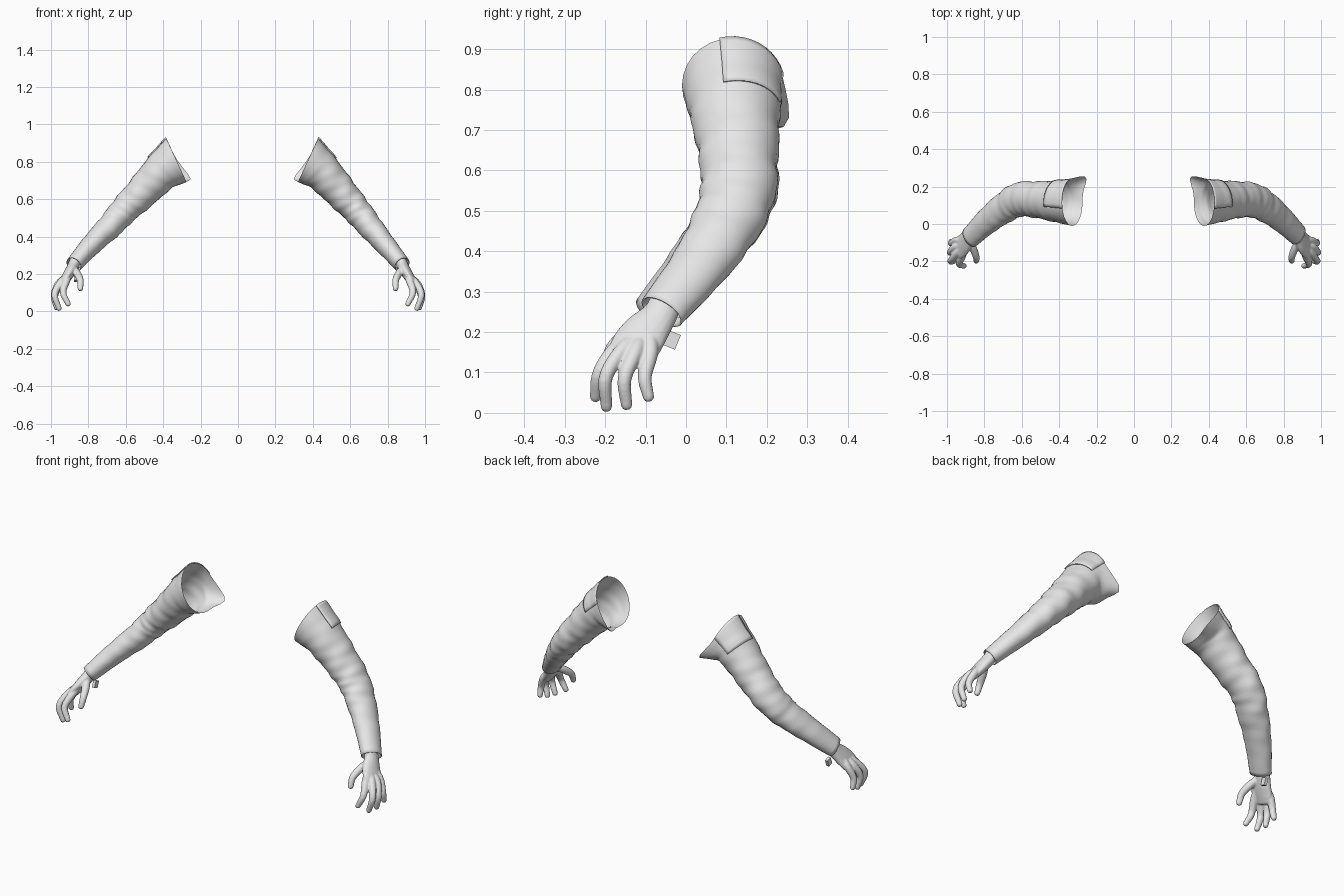
import bpy, bmesh, math
from mathutils import Vector

if "Cube" in bpy.data.objects:
    bpy.data.objects.remove(bpy.data.objects["Cube"])

grey = bpy.data.materials.new("plain grey")
grey.diffuse_color = (0.8, 0.8, 0.8, 1)
grey.use_nodes = True
grey.node_tree.nodes["Principled BSDF"].inputs["Base Color"].default_value = grey.diffuse_color

# Sleeve stations, shoulder to cuff: x, y, z, upper/lower radius, front/back radius
SLEEVE = [(0.375, 0.115, 0.81, 0.130, 0.125), (0.455, 0.122, 0.74, 0.103, 0.112),
          (0.55, 0.13, 0.635, 0.088, 0.098), (0.635, 0.127, 0.54, 0.076, 0.092),
          (0.705, 0.092, 0.455, 0.067, 0.084), (0.785, 0.03, 0.36, 0.056, 0.072),
          (0.878, -0.06, 0.25, 0.044, 0.059)]
# The left upper arm sits nearer the middle and its forearm further forward
LEFT_SHIFT = [(0.045, 0), (0.04, 0), (0.035, 0), (0.025, 0.005),
              (0.02, 0), (0.005, -0.01), (0, -0.014)]
PALM = [(0.868, -0.05, 0.275, 0.030, 0.040), (0.882, -0.066, 0.24, 0.031, 0.044),
        (0.905, -0.10, 0.20, 0.029, 0.058), (0.928, -0.125, 0.165, 0.024, 0.062),
        (0.942, -0.137, 0.14, 0.017, 0.054)]
DIGITS = [  # root, knuckle, middle joint, tip
    [(0.900, -0.12, 0.20), (0.918, -0.172, 0.16), (0.935, -0.214, 0.10), (0.908, -0.224, 0.04)],
    [(0.910, -0.12, 0.19), (0.948, -0.157, 0.155), (0.980, -0.198, 0.09), (0.957, -0.197, 0.016)],
    [(0.910, -0.11, 0.19), (0.958, -0.125, 0.150), (0.984, -0.152, 0.085), (0.970, -0.147, 0.020)],
    [(0.910, -0.09, 0.20), (0.950, -0.088, 0.150), (0.977, -0.102, 0.090), (0.978, -0.093, 0.040)],
    [(0.880, -0.09, 0.23), (0.858, -0.135, 0.200), (0.843, -0.178, 0.165), (0.843, -0.198, 0.122)]]
SIDES = 28


def spline(pts, u):
    """Smooth curve through a list of stations."""
    n = len(pts) - 1
    i = min(max(int(u), 0), n - 1)
    f = u - i
    at = lambda k: Vector(pts[k]) if 0 <= k <= n else (
        2 * Vector(pts[0]) - Vector(pts[1]) if k < 0 else 2 * Vector(pts[n]) - Vector(pts[n - 1]))
    a, b, c, d = at(i - 1), at(i), at(i + 1), at(i + 2)
    return 0.5 * (2 * b + (c - a) * f + (2 * a - 5 * b + 4 * c - d) * f * f
                  + (3 * b - a - 3 * c + d) * f ** 3)


def frame(pts, u):
    """Centre, radii, tangent, upward and backward axes at u."""
    p = spline(pts, u)
    t = (spline(pts, u + 0.02) - spline(pts, u - 0.02)).to_3d() if len(pts[0]) == 3 else \
        Vector((spline(pts, u + 0.02) - spline(pts, u - 0.02))[:3])
    t.normalize()
    return Vector(p[:3]), p, t


def axes(t):
    b = (Vector((0, 1, 0)) - t * t.y).normalized()
    return b.cross(t) * -1, b


def sleeve_point(pts, u, ang, lift=0.0, scale=1.0):
    c, p, t = frame(pts, u)
    if u < 1:  # slanted armhole
        t = Vector((0.91, 0, -0.42)).lerp(t, u).normalized()
    a, b = axes(t)
    if a.z < 0:
        a = -a
    fold = math.sin(math.pi * min(u / 6, 1)) * (
        0.028 * math.sin(u * 7 + 2.5 * math.sin(ang + 1)) + 0.018 * math.sin(u * 13 - 3 * math.cos(ang)))
    k = scale * (1 + fold)
    v = c + a * (p[3] * k + lift) * math.cos(ang) + b * (p[4] * k + lift) * math.sin(ang)
    flap = max(0, 1 - u / 0.7) * math.exp(-((ang - 2.15) / 0.45) ** 2)  # rear underarm flap
    return v + Vector((-0.045, 0.03, -0.03)) * flap


def grid_faces(bm, rows, closed):
    for r, q in zip(rows, rows[1:]):
        n = len(r)
        for j in range(n if closed else n - 1):
            k = (j + 1) % n
            bm.faces.new((r[j], r[k], q[k], q[j]))


def finish(bm, name, s, recalc=True):
    for v in bm.verts:
        v.co.x *= s
    if recalc:
        bmesh.ops.recalc_face_normals(bm, faces=bm.faces)
    me = bpy.data.meshes.new(name)
    bm.to_mesh(me)
    bm.free()
    me.materials.append(grey)
    for f in me.polygons:
        f.use_smooth = True
    ob = bpy.data.objects.new(name, me)
    bpy.context.collection.objects.link(ob)
    return ob


def add_tube(bm, pts, steps):
    """Closed tube with rounded ends."""
    n = len(pts) - 1
    rows = []
    stations = [(0, 0.5)] + [(n * i / steps, 1) for i in range(steps + 1)]
    for u, k in stations:
        c, p, t = frame(pts, u)
        a, b = axes(t)
        rows.append([bm.verts.new(c + a * p[3] * k * math.cos(g) + b * p[4] * k * math.sin(g))
                     for g in (math.tau * j / 16 for j in range(16))])
    for h in (0.5, 0.85):  # domed tip
        k = math.sqrt(1 - h * h)
        rows.append([bm.verts.new(c + t * p[3] * h + a * p[3] * k * math.cos(g)
                                  + b * p[4] * k * math.sin(g))
                     for g in (math.tau * j / 16 for j in range(16))])
    grid_faces(bm, rows, True)
    bm.faces.new(rows[0][::-1])
    bm.faces.new(rows[-1])


def build_arm(side, s):
    pts = SLEEVE
    if s < 0:
        pts = [(x - dx, y + dy, z, ra, rb)
               for (x, y, z, ra, rb), (dx, dy) in zip(SLEEVE, LEFT_SHIFT)]

    # Sleeve, open at the shoulder, with the cuff edge turned in
    bm = bmesh.new()
    steps = [(6 * i / 54, 1) for i in range(55)]
    steps += [(6.0, 0.93), (5.85, 0.78)]
    rows = [[bm.verts.new(sleeve_point(pts, u, math.tau * j / SIDES, scale=k))
             for j in range(SIDES)] for u, k in steps]
    grid_faces(bm, rows, True)
    finish(bm, side + "_sleeve", s)

    # Shoulder panel lying on top of the sleeve
    bm = bmesh.new()
    rows = [[bm.verts.new(sleeve_point(pts, 0.95 * i / 10, -0.25 + 1.55 * j / 10, 0.003))
             for j in range(11)] for i in range(11)]
    grid_faces(bm, rows, False)
    panel = finish(bm, side + "_shoulder_panel", s)
    m = panel.modifiers.new("thickness", 'SOLIDIFY')
    m.thickness = 0.005
    m.offset = 0

    # Hand: palm, fingers and thumb fused into one skin
    bm = bmesh.new()
    add_tube(bm, PALM, 14)
    for i, joints in enumerate(DIGITS):
        r = 0.0175 if i < 4 else 0.018
        add_tube(bm, [(*q, r * w, r * w) for q, w in zip(joints, (1.0, 1.12, 1.0, 0.82))], 14)
    hand = finish(bm, side + "_hand", s)
    m = hand.modifiers.new("fuse", 'REMESH')
    m.mode = 'VOXEL'
    m.voxel_size = 0.004
    m.use_smooth_shade = True
    m = hand.modifiers.new("soften", 'SMOOTH')
    m.factor = 0.5
    m.iterations = 5


build_arm("right", 1)
build_arm("left", -1)

# Small tag beside the left wrist
bm = bmesh.new()
bmesh.ops.create_cube(bm, size=1)
for v in bm.verts:
    x, y, z = v.co.x * 0.016, v.co.y * 0.028, v.co.z * 0.036
    v.co = (0.868 + x, -0.034 + y + z * 0.4, 0.18 + z - y * 0.4)
tag = finish(bm, "wrist_tag", -1)
for f in tag.data.polygons:
    f.use_smooth = False
